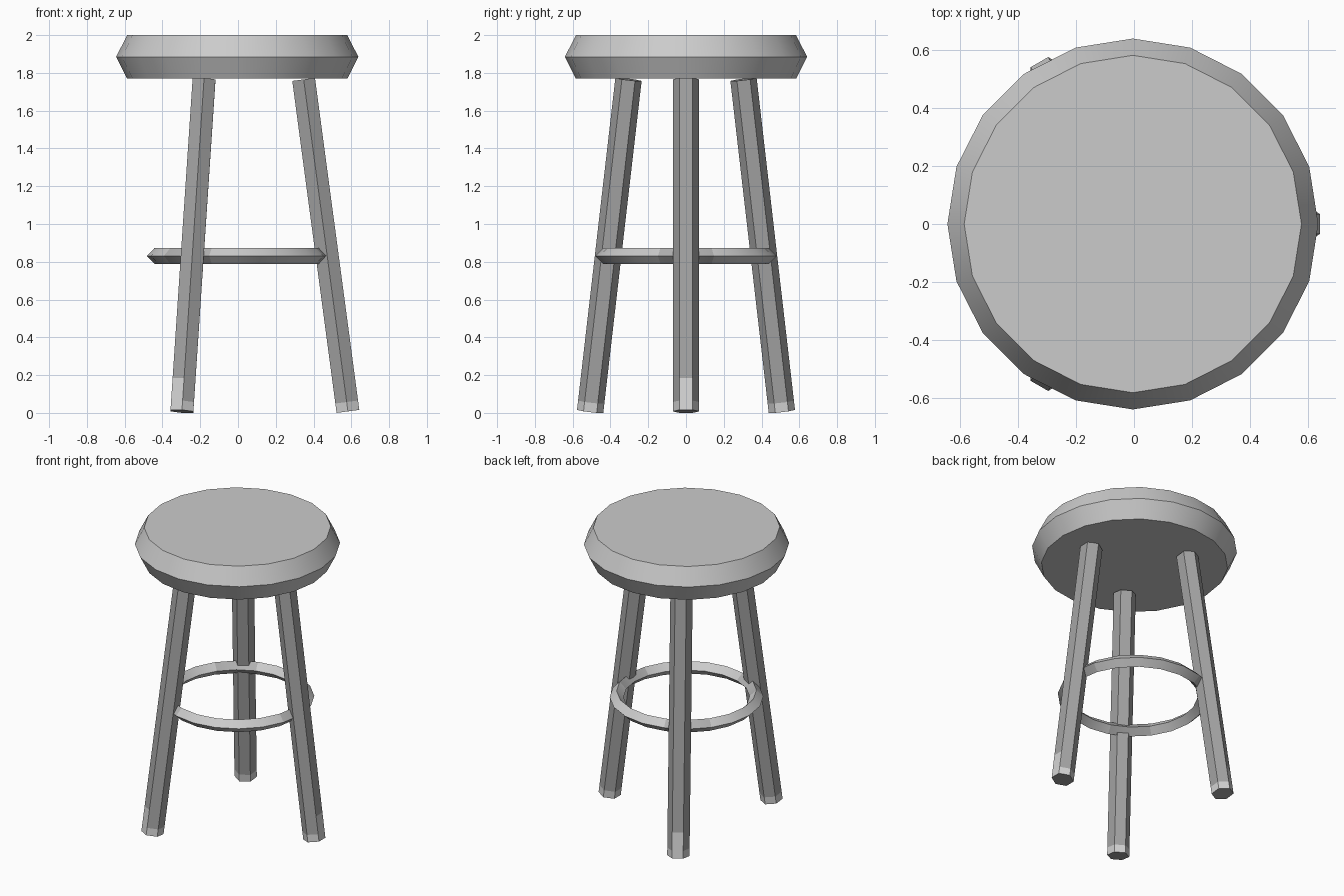
import bpy
import bmesh
from math import pi, cos, sin, radians, degrees, atan2
from mathutils import Matrix, Vector

cube = bpy.data.objects.get("Cube")
if cube:
    bpy.data.objects.remove(cube, do_unlink=True)

CENTRE_X = -0.004
LEG_ANGLES = (0, 120, 240)


def material(name, value):
    mat = bpy.data.materials.new(name)
    mat.use_nodes = True
    colour = (value, value, value, 1)
    mat.diffuse_color = colour
    mat.node_tree.nodes["Principled BSDF"].inputs["Base Color"].default_value = colour
    return mat


light_grey = material("light grey", 0.60)
worn_grey = material("worn grey", 0.44)
leg_grey = material("leg grey", 0.37)
foot_grey = material("foot grey", 0.66)


def lathe(name, profile, sides, mats, closed=False, rule=None, matrix=None):
    """Spin (radius, height) points about z; cap the ends or close the loop."""
    bm = bmesh.new()
    rings = []
    for r, z in profile:
        angles = [pi / 2 + 2 * pi * i / sides for i in range(sides)]
        rings.append([bm.verts.new((r * cos(a), r * sin(a), z)) for a in angles])
    pairs = list(zip(rings, rings[1:]))
    if closed:
        pairs.append((rings[-1], rings[0]))
    else:
        bm.faces.new(rings[0])
        bm.faces.new(rings[-1])
    for low, high in pairs:
        for i in range(sides):
            j = (i + 1) % sides
            bm.faces.new((low[i], low[j], high[j], high[i]))
    bmesh.ops.recalc_face_normals(bm, faces=bm.faces)
    if rule:
        for face in bm.faces:
            face.material_index = rule(face)
    bm.transform(matrix or Matrix.Translation((CENTRE_X, 0, 0)))
    mesh = bpy.data.meshes.new(name)
    bm.to_mesh(mesh)
    bm.free()
    for mat in mats:
        mesh.materials.append(mat)
    obj = bpy.data.objects.new(name, mesh)
    bpy.context.collection.objects.link(obj)
    bpy.ops.object.select_all(action="DESELECT")
    obj.select_set(True)
    bpy.context.view_layer.objects.active = obj
    bpy.ops.object.shade_smooth_by_angle(angle=radians(30))
    return obj


# Round seat with a bevelled rim
lathe("seat", [(0.583, 1.77), (0.641, 1.885), (0.583, 2.0)], 20, [light_grey])


# Foot rest, worn where it meets the legs
def near_leg(face):
    c = face.calc_center_median()
    angle = degrees(atan2(c.y, c.x))
    gaps = [abs((angle - a + 180) % 360 - 180) for a in LEG_ANGLES]
    return 1 if min(gaps) < 18 else 0


lathe("foot_rest", [(0.48, 0.831), (0.437, 0.874), (0.394, 0.831), (0.437, 0.788)],
      20, [light_grey, worn_grey], closed=True, rule=near_leg)


# Splayed legs with pale feet, taller on the outward face
def foot_band(face):
    if abs(face.normal.z) > 0.5:
        return 0
    limit = 0.17 if face.normal.x > 0.9 else 0.05
    return 1 if face.calc_center_median().z < limit else 0


for number, angle in enumerate(LEG_ANGLES, 1):
    placing = (Matrix.Translation((CENTRE_X, 0, 0))
               @ Matrix.Rotation(radians(angle), 4, "Z")
               @ Matrix.Translation((0.586, 0, 0.008))
               @ Matrix.Rotation(radians(-7.6), 4, "Y"))
    lathe(f"leg_{number}", [(0.07, z) for z in (0, 0.05, 0.17, 1.773)], 6,
          [leg_grey, foot_grey], rule=foot_band, matrix=placing)
